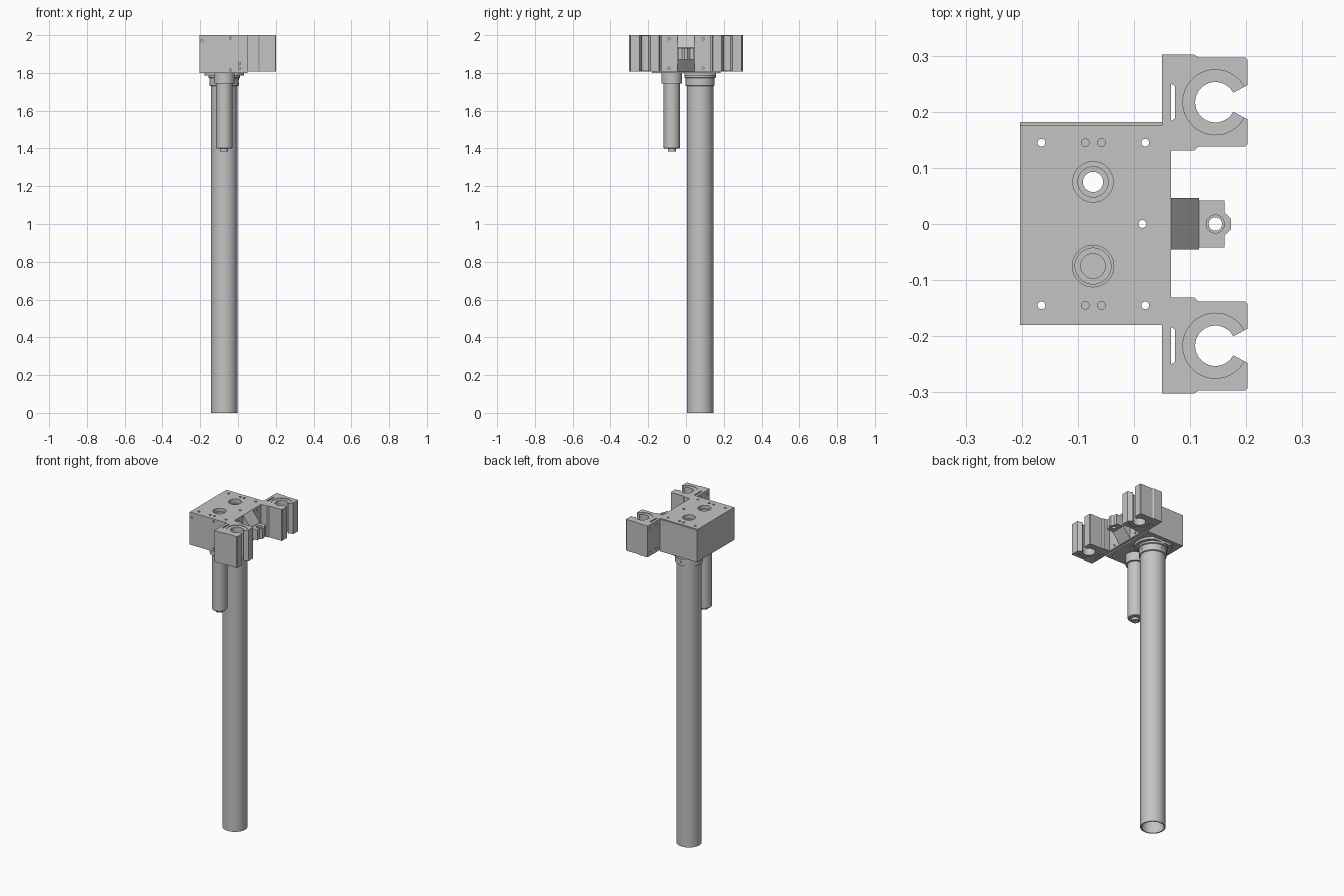
import bpy, bmesh
from math import cos, sin, pi, radians, tan
from mathutils import Matrix

if "Cube" in bpy.data.objects:
    bpy.data.objects.remove(bpy.data.objects["Cube"], do_unlink=True)

grey = bpy.data.materials.new("machined grey")
grey.use_nodes = True
colour = (0.55, 0.55, 0.55, 1)
grey.diffuse_color = colour
grey.node_tree.nodes["Principled BSDF"].inputs["Base Color"].default_value = colour


def finish(name, bm):
    bmesh.ops.recalc_face_normals(bm, faces=bm.faces)
    mesh = bpy.data.meshes.new(name)
    bm.to_mesh(mesh)
    bm.free()
    mesh.materials.append(grey)
    ob = bpy.data.objects.new(name, mesh)
    bpy.context.collection.objects.link(ob)
    return ob


def smooth(ob):
    bpy.ops.object.select_all(action="DESELECT")
    ob.select_set(True)
    bpy.context.view_layer.objects.active = ob
    bpy.ops.object.shade_smooth_by_angle(angle=radians(30))


def add_prism(bm, pts, lo, hi, axis="z"):
    """Extrude a flat outline between lo and hi along z or y."""
    place = (lambda a, b, h: (a, b, h)) if axis == "z" else (lambda a, b, h: (a, h, b))
    face = bm.faces.new([bm.verts.new(place(a, b, lo)) for a, b in pts])
    new = bmesh.ops.extrude_face_region(bm, geom=[face])["geom"]
    shift = (0, 0, hi - lo) if axis == "z" else (0, hi - lo, 0)
    bmesh.ops.translate(bm, vec=shift, verts=[v for v in new if isinstance(v, bmesh.types.BMVert)])


def prism(name, pts, lo, hi, axis="z"):
    bm = bmesh.new()
    add_prism(bm, pts, lo, hi, axis)
    return finish(name, bm)


def rect(x0, x1, y0, y1):
    return [(x0, y0), (x1, y0), (x1, y1), (x0, y1)]


def arc(cx, cy, r, a0, a1, n):
    return [(cx + r * cos(a0 + (a1 - a0) * i / n), cy + r * sin(a0 + (a1 - a0) * i / n))
            for i in range(n + 1)]


def circle(cx, cy, r, n=20):
    return arc(cx, cy, r, 0, 2 * pi, n)[:-1]


def add_lathe(bm, cx, cy, profile, closed=False, n=48):
    """Revolve (radius, z) points about a vertical axis."""
    rings = [[bm.verts.new((x, y, z)) for x, y in circle(cx, cy, r, n)] for r, z in profile]
    for a, b in zip(rings, rings[1:] + (rings[:1] if closed else [])):
        for i in range(n):
            j = (i + 1) % n
            bm.faces.new((a[i], a[j], b[j], b[i]))
    if not closed:
        bm.faces.new(rings[0])
        bm.faces.new(rings[-1])


def lathe(name, cx, cy, profile, closed=False):
    bm = bmesh.new()
    add_lathe(bm, cx, cy, profile, closed)
    ob = finish(name, bm)
    smooth(ob)
    return ob


def add_side_hole(bm, x, y, z, axis, r=0.006, depth=0.02):
    turn = Matrix.Rotation(pi / 2, 4, axis)
    bmesh.ops.create_cone(bm, cap_ends=True, segments=16, radius1=r, radius2=r,
                          depth=depth, matrix=Matrix.Translation((x, y, z)) @ turn)


def cut(ob, bm):
    cutter = finish("cutter", bm)
    cutter.hide_render = True
    mod = ob.modifiers.new("holes", "BOOLEAN")
    mod.object, mod.operation, mod.solver = cutter, "DIFFERENCE", "EXACT"
    bpy.context.view_layer.objects.active = ob
    bpy.ops.object.modifier_apply(modifier=mod.name)
    bpy.data.objects.remove(cutter, do_unlink=True)
    smooth(ob)


TOP, BASE = 2.0, 1.80
AX, TUBE_Y, MOTOR_Y = -0.073, 0.075, -0.075

# Main housing with its bores and screw holes
housing = prism("housing", rect(-0.203, 0.05, -0.18, 0.176), BASE, TOP)
bm = bmesh.new()
add_lathe(bm, AX, TUBE_Y, [(0.018, 1.7), (0.018, 1.95), (0.027, 1.95), (0.027, 1.975),
                           (0.036, 1.975), (0.036, 2.1)])
add_lathe(bm, AX, MOTOR_Y, [(0.022, 1.94), (0.022, 1.96), (0.032, 1.96), (0.032, 1.98),
                            (0.037, 1.98), (0.037, 2.1)])
for y in (-0.145, 0.145):
    for x in (-0.165, 0.02):
        add_prism(bm, circle(x, y, 0.007), 1.7, 2.1)
    for x in (-0.087, -0.058):
        add_prism(bm, circle(x, y, 0.007), 1.99, 2.1)
add_prism(bm, circle(0.015, 0, 0.007), 1.7, 2.1)
for x, z in ((-0.19, 1.97), (-0.04, 1.985), (-0.04, 1.815), (0.008, 1.85), (0.008, 1.825)):
    add_side_hole(bm, x, -0.18, z, "X")
cut(housing, bm)

# Thin cover on the rear of the housing
prism("rear_cover", rect(-0.203, 0.05, 0.176, 0.182), BASE, TOP - 0.003)

# Cross plate carrying the clamps
plate = prism("cross_plate", rect(0.05, 0.066, -0.302, 0.302), 1.808, TOP)
bm = bmesh.new()
for s in (-1, 1):
    for z in (1.83, 1.975):
        add_side_hole(bm, 0.05, s * 0.28, z, "Y", 0.007)
        add_side_hole(bm, 0.05, s * 0.215, z, "Y", 0.007)
    for z in (1.825, 1.98):
        add_side_hole(bm, 0.066, s * 0.09, z, "Y")
cut(plate, bm)

# Open rail clamps and their split liners, one on each side
CX, CY, MOUTH = 0.145, 0.217, radians(28)
for s, side in ((1, "rear"), (-1, "front")):
    reach = 0.057 * tan(MOUTH)
    outline = [(0.066, 0.131), (0.107, 0.131), (0.115, 0.138), (0.198, 0.138), (0.202, 0.142),
               (0.202, CY - reach)]
    outline += arc(CX, CY, 0.058, -MOUTH, MOUTH - 2 * pi, 48)
    outline += [(0.202, CY + reach), (0.202, 0.293), (0.198, 0.297), (0.115, 0.297), (0.107, 0.302),
                (0.066, 0.302)]
    clamp = prism(side + "_rail_clamp", [(x, s * y) for x, y in outline], 1.808, TOP)
    bm = bmesh.new()
    add_prism(bm, [(x, s * y) for x, y in
                   ((0.06, 0.18), (0.073, 0.188), (0.073, 0.246), (0.06, 0.254))], 1.7, 2.1)
    cut(clamp, bm)
    liner = arc(CX, CY, 0.058, MOUTH, 2 * pi - MOUTH, 48) + arc(CX, CY, 0.036, 2 * pi - MOUTH, MOUTH, 48)
    smooth(prism(side + "_clamp_liner", [(x, s * y) for x, y in liner], 1.811, TOP - 0.003))

# Tapered bracket and drive nut between the clamps
prism("nut_bracket", [(0.066, 1.808), (0.116, 1.87), (0.116, 1.935), (0.066, TOP)],
      -0.045, 0.046, "y")
nut = prism("drive_nut", [(0.116, -0.042), (0.161, -0.042), (0.161, -0.021), (0.173, -0.009),
                          (0.173, 0.009), (0.161, 0.021), (0.161, 0.042), (0.116, 0.042)], 1.87, 1.933)
bm = bmesh.new()
add_lathe(bm, CX, 0, [(0.012, 1.8), (0.012, 1.923), (0.016, 1.923), (0.016, 2.1)])
cut(nut, bm)

# Long hollow tube with its collar and flat-sided flange
lathe("long_tube", AX, TUBE_Y, [(0.07, 0), (0.07, 1.79), (0.063, 1.79), (0.063, 0)], True)
collar = lathe("tube_collar", AX, TUBE_Y, [(0.069, 1.73), (0.077, 1.733), (0.077, 1.772),
                                           (0.084, 1.775), (0.084, BASE), (0.069, BASE)], True)
bm = bmesh.new()
for axis, dx, dy in (("X", 0, 1), ("X", 0, -1), ("Y", 1, 0), ("Y", -1, 0)):
    add_side_hole(bm, AX + dx * 0.077, TUBE_Y + dy * 0.077, 1.755, axis, 0.005, 0.008)
cut(collar, bm)
flange = [(x, TUBE_Y + max(-0.084, min(0.084, y))) for x, y in circle(AX, 0, 0.104, 64)]
flange_ob = prism("tube_flange", flange, 1.786, BASE)
bm = bmesh.new()
add_prism(bm, circle(AX, TUBE_Y, 0.063, 48), 1.7, 1.9)
cut(flange_ob, bm)

# Short motor with mounting collar and end plug
lathe("motor", AX, MOTOR_Y, [(0.04, 1.4), (0.043, 1.403), (0.043, 1.745), (0.055, 1.745),
                             (0.055, BASE)])
lathe("motor_plug", AX, MOTOR_Y, [(0.014, 1.392), (0.014, 1.384), (0.021, 1.384), (0.021, 1.4),
                                  (0.014, 1.4)])
